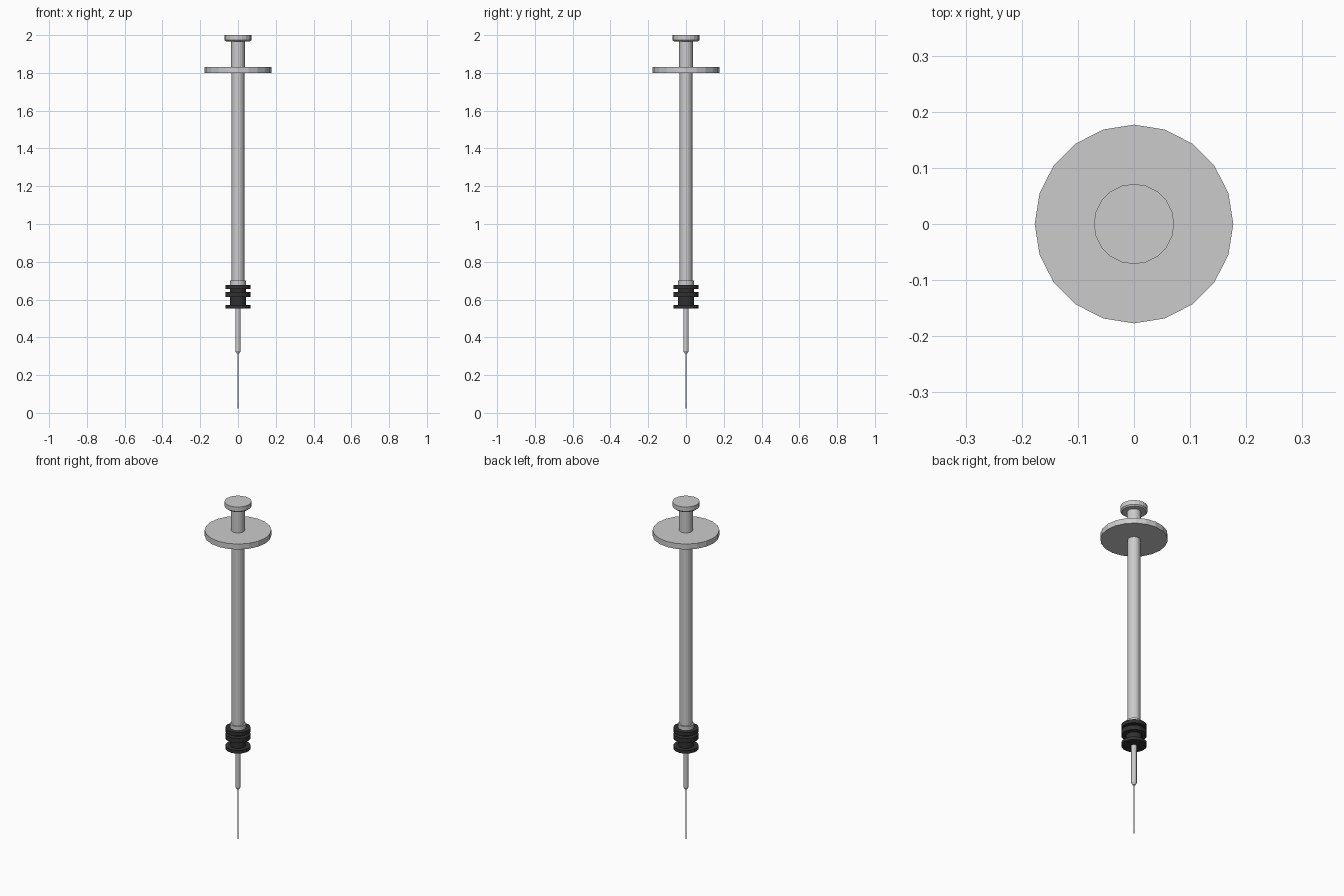
import bpy, bmesh
from math import cos, sin, tau

if "Cube" in bpy.data.objects:
    bpy.data.objects.remove(bpy.data.objects["Cube"])


def material(name, rgb):
    m = bpy.data.materials.new(name)
    m.diffuse_color = (*rgb, 1)
    m.use_nodes = True
    m.node_tree.nodes["Principled BSDF"].inputs["Base Color"].default_value = m.diffuse_color
    return m


def lathe(name, profile, sides=20, mat=None):
    """Closed solid turned about z from (radius, z) pairs, listed bottom to top."""
    bm = bmesh.new()
    rings = [[bm.verts.new((r * cos(tau * i / sides), r * sin(tau * i / sides), z))
              for i in range(sides)] for r, z in profile]
    for a, b in zip(rings, rings[1:]):
        for i in range(sides):
            j = (i + 1) % sides
            bm.faces.new((a[i], a[j], b[j], b[i]))
    bm.faces.new(rings[0][::-1])
    bm.faces.new(rings[-1])
    bmesh.ops.recalc_face_normals(bm, faces=bm.faces)
    mesh = bpy.data.meshes.new(name)
    bm.to_mesh(mesh)
    bm.free()
    if mat:
        mesh.materials.append(mat)
    obj = bpy.data.objects.new(name, mesh)
    bpy.context.collection.objects.link(obj)
    return obj


rubber = material("black_rubber", (0.03, 0.03, 0.03))

# Plunger: thumb rest and the exposed rod above the flange
lathe("thumb_rest", [(0.064, 1.967), (0.0715, 1.974), (0.0715, 2.0)])
lathe("plunger_rod", [(0.037, 1.83), (0.037, 1.967)])

# Finger flange and long shaft, ending in a small collar
lathe("finger_flange", [(0.177, 1.80), (0.177, 1.832)])
lathe("shaft", [(0.0335, 0.70), (0.0335, 1.80)])
lathe("shaft_collar", [(0.042, 0.676), (0.042, 0.70)])

# Ribbed rubber stopper: three discs on a core
R, core = 0.067, 0.042
ribs = [(0.553, 0.571), (0.614, 0.641), (0.655, 0.676)]
profile = []
for i, (z0, z1) in enumerate(ribs):
    if i:
        profile.append((core, z0))
    profile += [(R, z0), (R, z1)]
    if i < len(ribs) - 1:
        profile.append((core, z1))
lathe("rubber_stopper", profile, mat=rubber)

# Needle hub with a chamfered end
lathe("needle_hub", [(0.007, 0.315), (0.0145, 0.328), (0.0145, 0.553)])

# Needle with a fine tapered tip
lathe("needle", [(0.0004, 0.0), (0.0035, 0.075), (0.0035, 0.315)], sides=12)
